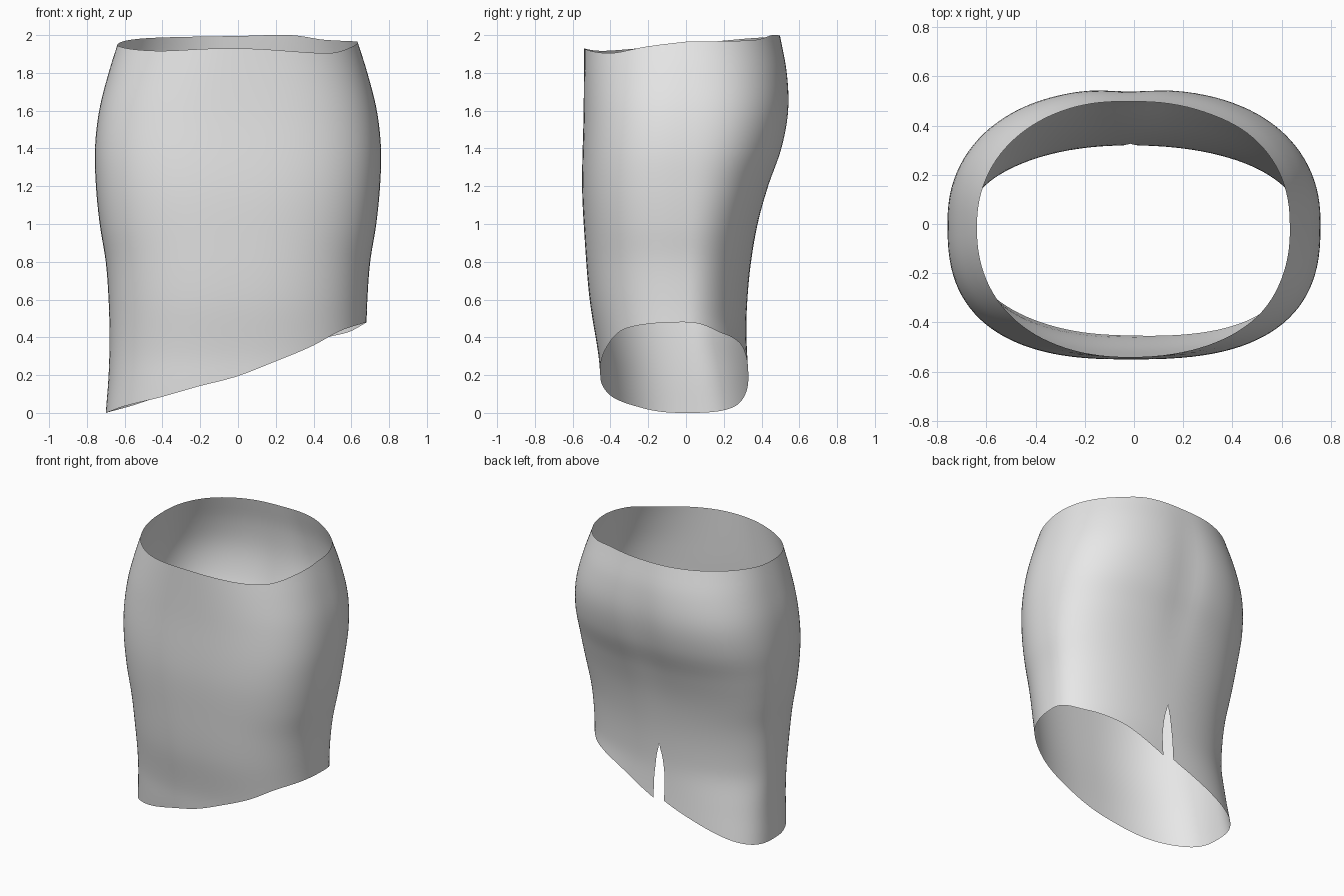
import bpy, bmesh, math

if "Cube" in bpy.data.objects:
    bpy.data.objects.remove(bpy.data.objects["Cube"])

COLS, ROWS = 112, 44


def curve(keys, x):
    """Smooth interpolation through (x, value) keys."""
    if x <= keys[0][0]:
        return keys[0][1]
    if x >= keys[-1][0]:
        return keys[-1][1]
    i = next(k for k in range(len(keys) - 1) if x <= keys[k + 1][0])

    def slope(k):
        a, b = keys[max(k - 1, 0)], keys[min(k + 1, len(keys) - 1)]
        return (b[1] - a[1]) / (b[0] - a[0])
    (x0, y0), (x1, y1) = keys[i], keys[i + 1]
    h = x1 - x0
    t = (x - x0) / h
    return ((2*t**3 - 3*t*t + 1) * y0 + (t**3 - 2*t*t + t) * h * slope(i)
            + (3*t*t - 2*t**3) * y1 + (t**3 - t*t) * h * slope(i + 1))


# Body outline by height: half width, front depth, back depth
WIDTH = [(0, .70), (.2, .685), (.4, .68), (.6, .685), (.8, .70), (1, .732), (1.2, .752),
         (1.4, .757), (1.6, .735), (1.8, .685), (2, .622)]
FRONT = [(0, .435), (.15, .45), (.3, .463), (.6, .51), (.9, .535), (1.2, .55), (1.6, .542), (2, .54)]
BACK = [(0, .345), (.4, .32), (.6, .325), (.8, .345), (1, .382), (1.2, .44), (1.4, .512),
        (1.6, .548), (1.8, .54), (2, .50)]
# Squareness of the cross-section
SQ_FRONT = [(0, 2.4), (.5, 2.5), (1.2, 2.65), (1.6, 2.5), (2, 2.15)]
SQ_BACK = [(0, 3.0), (.25, 2.5), (.5, 2.1), (1.2, 2.35), (1.6, 2.45), (2, 2.2)]
# Slanted hem height across the width, and waist height round the angle
HEM_FRONT = [(-.69, 0), (-.6, .035), (-.4, .085), (-.2, .14), (0, .19), (.2, .27),
             (.4, .355), (.55, .435), (.69, .48)]
HEM_BACK = [(-.69, 0), (-.6, .02), (-.5, .045), (-.3, .11), (0, .22), (.3, .35),
            (.5, .405), (.6, .43), (.69, .48)]
WAIST = [(0, 1.965), (45, 1.975), (65, 2.0), (90, 1.995), (135, 1.985), (160, 1.97),
         (180, 1.95), (230, 1.917), (270, 1.93), (315, 1.905), (340, 1.94), (360, 1.965)]
SLIT_TOP, SLIT_HALF = .59, .042


def power(v, n):
    return math.copysign(abs(v) ** (2 / n), v)


def point(u, t):
    base = math.pi / 2 + 2 * math.pi * u
    c, s = math.cos(base), math.sin(base)
    hem = curve(HEM_BACK if s > 0 else HEM_FRONT, .69 * power(c, 2.4))
    top = curve(WAIST, math.degrees(base) % 360)
    z = hem + (top - hem) * t
    w = curve(WIDTH, z)
    n = curve(SQ_BACK if s > 0 else SQ_FRONT, z)
    # Open the back seam below the top of the slit
    gap = SLIT_HALF * min(1, math.sqrt(max(0, SLIT_TOP - z) / .22))
    d = (gap / w) ** (n / 2)
    a = math.pi / 2 + d + (2 * math.pi - 2 * d) * u
    c, s = math.cos(a), math.sin(a)
    n = curve(SQ_BACK if s > 0 else SQ_FRONT, z)
    x = w * power(c, n)
    y = (curve(BACK, z) if s > 0 else curve(FRONT, z)) * power(s, n)
    # Shallow hollow down the centre back
    if s > 0:
        y -= .014 * math.exp(-(x / .12) ** 2) * math.exp(-((z - 1.5) / .4) ** 2)
    return x - .015 * math.exp(-(x / .3) ** 2), y, z


# Skirt: one open sheet wrapped round, joined at the back above the slit
bm = bmesh.new()
grid = [[bm.verts.new(point(i / COLS, j / ROWS)) for i in range(COLS + 1)]
        for j in range(ROWS + 1)]
for j in range(ROWS):
    for i in range(COLS):
        bm.faces.new((grid[j][i], grid[j][i + 1], grid[j + 1][i + 1], grid[j + 1][i]))
bmesh.ops.remove_doubles(bm, verts=bm.verts, dist=.0005)
for f in bm.faces:
    f.smooth = True
mesh = bpy.data.meshes.new("skirt")
bm.to_mesh(mesh)
bm.free()

grey = bpy.data.materials.new("light grey cloth")
grey.diffuse_color = (.8, .8, .8, 1)
grey.use_nodes = True
grey.node_tree.nodes["Principled BSDF"].inputs["Base Color"].default_value = grey.diffuse_color
mesh.materials.append(grey)
skirt = bpy.data.objects.new("skirt", mesh)
bpy.context.collection.objects.link(skirt)
